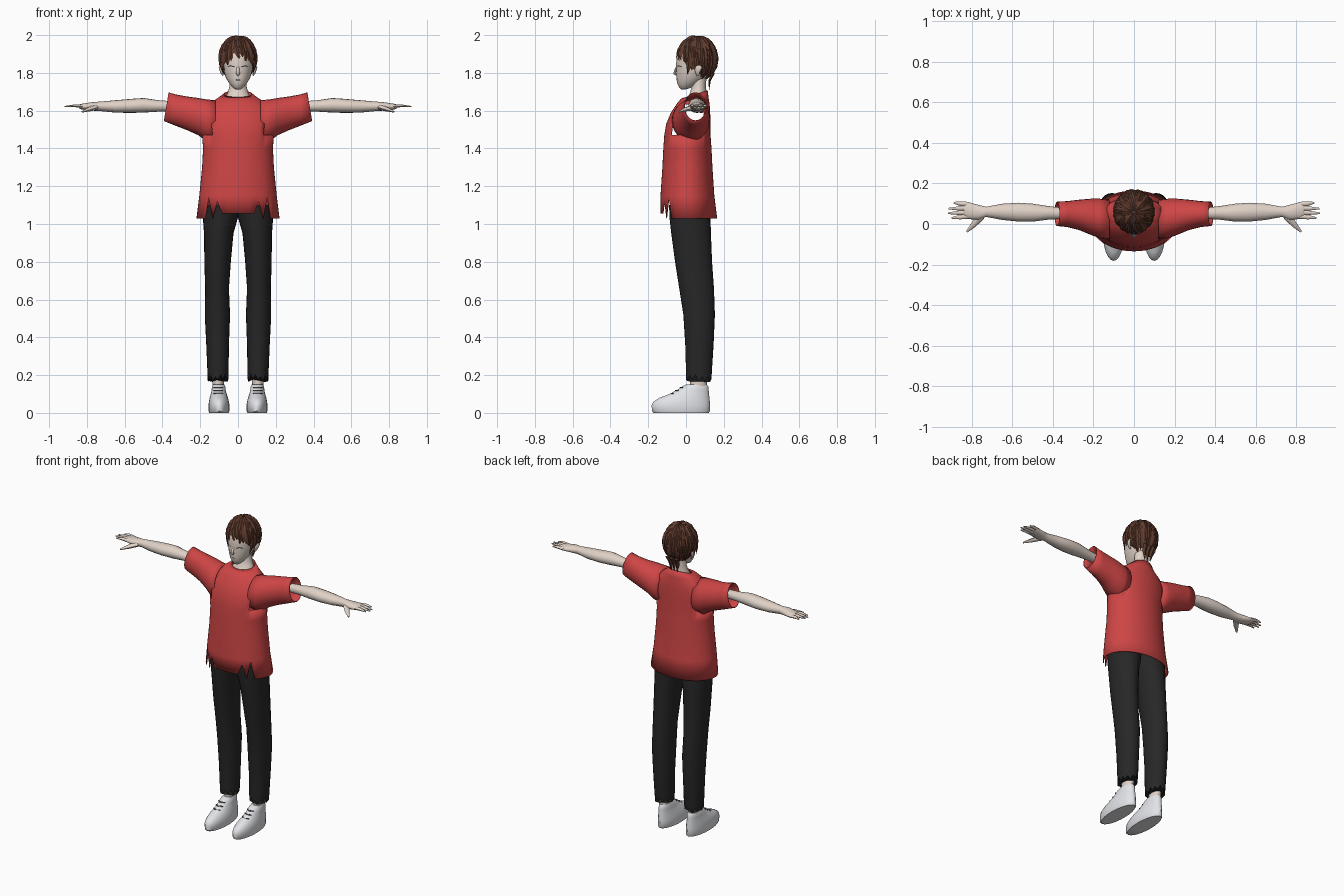
import bpy, math, random
from mathutils import Vector

random.seed(4)
cube = bpy.data.objects.get("Cube")
if cube:
    bpy.data.objects.remove(cube, do_unlink=True)


def material(name, rgb):
    m = bpy.data.materials.new(name)
    m.use_nodes = True
    m.diffuse_color = (*rgb, 1)
    bsdf = next(n for n in m.node_tree.nodes if n.type == 'BSDF_PRINCIPLED')
    bsdf.inputs["Base Color"].default_value = (*rgb, 1)
    bsdf.inputs["Roughness"].default_value = .8
    return m


SKIN = material("pale skin", (.74, .64, .57))
RED = material("red cloth", (.62, .06, .06))
BLACK = material("black cloth", (.02, .02, .02))
WHITE = material("white leather", (.78, .79, .82))
BROWN = material("brown hair", (.12, .045, .028))
GREY = material("dark line", (.1, .09, .09))


class Part:
    """Collects lofted pieces and turns them into one object."""

    def __init__(self):
        self.verts, self.faces = [], []

    def skin(self, rings, cap=True):
        base, n = len(self.verts), len(rings[0])
        for ring in rings:
            self.verts += [tuple(p) for p in ring]
        for r in range(len(rings) - 1):
            a, b = base + r * n, base + (r + 1) * n
            for i in range(n):
                j = (i + 1) % n
                self.faces.append((a + i, a + j, b + j, b + i))
        if cap:
            self.faces.append(tuple(base + i for i in reversed(range(n))))
            self.faces.append(tuple(base + (len(rings) - 1) * n + i for i in range(n)))
        return self

    def strand(self, path, widths, normals, flat=.4, n=6):
        path = [Vector(p) for p in path]
        rings = []
        for i, p in enumerate(path):
            t = (path[min(i + 1, len(path) - 1)] - path[max(i - 1, 0)]).normalized()
            nor = Vector(normals[i])
            nor = (nor - t * nor.dot(t)).normalized()
            side = nor.cross(t)
            rings.append([p + side * widths[i] * math.cos(k * math.tau / n)
                          + nor * widths[i] * flat * math.sin(k * math.tau / n) for k in range(n)])
        return self.skin(rings)

    def finish(self, name, mat, mirror=False, angle=40, thick=0):
        me = bpy.data.meshes.new(name)
        me.from_pydata(self.verts, [], self.faces)
        me.materials.append(mat)
        ob = bpy.data.objects.new(name, me)
        bpy.context.collection.objects.link(ob)
        for o in bpy.context.selected_objects:
            o.select_set(False)
        ob.select_set(True)
        bpy.context.view_layer.objects.active = ob
        bpy.ops.object.shade_smooth_by_angle(angle=math.radians(angle))
        if thick:
            s = ob.modifiers.new("thickness", 'SOLIDIFY')
            s.thickness, s.offset = thick, -1
        if mirror:
            ob.modifiers.new("mirror", 'MIRROR')
        return ob


def oval(t, a0, a1, b0, b1, axis='z', n=24):
    """Ellipse ring at t on the axis, spanning a0..a1 and b0..b1."""
    pts = []
    for i in range(n):
        w = math.tau * i / n
        a = (a0 + a1) / 2 + (a1 - a0) / 2 * math.cos(w)
        b = (b0 + b1) / 2 + (b1 - b0) / 2 * math.sin(w)
        pts.append([a, b, t] if axis == 'z' else [t, a, b])
    return pts


def ovals(rows, axis='z', n=24):
    return [oval(*r, axis=axis, n=n) for r in rows]


# shirt body: hollow, with a torn front hem, tilted collar and armholes
rows = [(1.03, .22, -.135, .165), (1.15, .205, -.135, .15), (1.3, .19, -.125, .14),
        (1.4, .185, -.12, .135), (1.47, .19, -.115, .13), (1.53, .2, -.105, .13),
        (1.59, .19, -.08, .128), (1.635, .155, -.05, .125), (1.665, .11, -.025, .12),
        (1.69, .075, 0, .115)]
rings = ovals([(z, -r, r, f, b) for z, r, f, b in rows], n=48)
for i in range(33, 40):
    rings[0][i][2] += .025
for i, lift in ((32, .09), (40, .09), (30, .11), (42, .11)):
    rings[0][i][2] += lift
for p in rings[-1]:
    p[2] += (p[1] - .06) * .3
body = Part().skin(rings, cap=False)


def in_armhole(face):
    c = sum((Vector(body.verts[i]) for i in face), Vector()) / len(face)
    return abs(c.x) > .145 and 1.49 < c.z < 1.64


body.faces = [f for f in body.faces if not in_armhole(f)]
body.finish("shirt_body", RED, angle=60, thick=.004)

# sleeves with slanted cuffs
rings = ovals([(.12, -.075, .12, 1.44, 1.655), (.17, -.07, .125, 1.44, 1.66),
               (.21, -.055, .125, 1.47, 1.667), (.27, -.03, .12, 1.497, 1.675),
               (.33, -.015, .113, 1.52, 1.686), (.38, -.01, .11, 1.545, 1.697)], axis='x')
for p in rings[-1]:
    p[0] -= (p[2] - 1.62) * .17
Part().skin(rings, cap=False).finish("sleeve", RED, mirror=True, angle=60, thick=.004)

# forearm and palm
Part().skin(ovals([(.35, .025, .08, 1.595, 1.65), (.42, .022, .088, 1.595, 1.655),
                   (.5, .012, .1, 1.59, 1.667), (.57, .012, .105, 1.588, 1.662),
                   (.65, .02, .1, 1.59, 1.655), (.73, .035, .085, 1.598, 1.648),
                   (.77, .02, .095, 1.6, 1.645), (.82, .025, .108, 1.605, 1.638),
                   (.84, .035, .105, 1.61, 1.633)], axis='x', n=16)).finish("arm", SKIN, mirror=True, angle=60)

# fingers and thumb
hand = Part()
up = [(0, 0, 1)] * 3
for y, tip_x, tip_y in ((.038, .9, .03), (.058, .918, .053), (.078, .915, .076), (.097, .89, .105)):
    hand.strand([(.815, y, 1.622), (.86, (y + tip_y) / 2, 1.626), (tip_x, tip_y, 1.622)],
                [.012, .011, .004], up, flat=.8)
hand.strand([(.755, .04, 1.618), (.79, -.002, 1.606), (.825, -.038, 1.594)],
            [.02, .014, .005], up, flat=.8)
hand.finish("fingers", SKIN, mirror=True, angle=60)

# trouser leg with a frayed cuff
rings = ovals([(.18, .052, .16, 0, .135), (.22, .05, .162, 0, .137), (.36, .048, .168, -.004, .146),
               (.52, .042, .176, -.014, .153), (.66, .048, .174, -.036, .148),
               (.8, .038, .178, -.058, .138), (.95, .024, .18, -.078, .132),
               (1.02, .004, .185, -.086, .13), (1.1, -.01, .185, -.09, .125)])
for i, p in enumerate(rings[0]):
    p[2] += random.uniform(.008, .028) if i % 2 else random.uniform(-.018, 0)
Part().skin(rings).finish("trouser_leg", BLACK, mirror=True, angle=60)

# ankle
Part().skin(ovals([(.09, .075, .135, .02, .11), (.15, .075, .135, .022, .11),
                   (.24, .07, .14, .015, .115)], n=16)).finish("ankle", SKIN, mirror=True, angle=60)

# shoe: flat sole rising to the instep and collar
Part().skin(ovals([(0, .05, .152, -.17, .12), (.008, .046, .155, -.18, .126), (.04, .045, .156, -.182, .127),
                   (.06, .048, .154, -.172, .126), (.08, .053, .15, -.14, .124),
                   (.1, .06, .144, -.088, .122), (.12, .065, .14, -.05, .12),
                   (.14, .067, .138, -.02, .118), (.15, .072, .133, 0, .11)])).finish("shoe", WHITE, mirror=True)

# laces across the instep
laces = Part()
for y, z in ((-.08, .103), (-.055, .118), (-.03, .134)):
    laces.strand([(.08, y + .012, z), (.104, y, z), (.128, y + .012, z)],
                 [.004] * 3, [(0, -.6, .8)] * 3, flat=.8)
laces.finish("laces", GREY, mirror=True)

# neck and head
Part().skin(ovals([(1.655, -.075, .075, -.005, .11), (1.69, -.056, .056, .02, .11),
                   (1.73, -.045, .045, .03, .105), (1.79, -.045, .045, .03, .11)])).finish("neck", SKIN, angle=60)
head = Part().skin(ovals([(z, -r, r, f, b) for z, r, f, b in (
    (1.713, .014, -.025, 0), (1.722, .028, -.036, .03), (1.745, .047, -.047, .07),
    (1.775, .065, -.05, .11), (1.81, .076, -.051, .135), (1.85, .082, -.052, .15),
    (1.9, .083, -.048, .15), (1.95, .066, -.025, .13), (1.975, .035, .01, .1))]))
head.strand([(0, -.046, 1.84), (0, -.056, 1.815), (0, -.06, 1.797), (0, -.044, 1.787)],
            [.005, .008, .011, .006], [(0, -1, .3)] * 4, flat=.9)
head.finish("head", SKIN, angle=60)

# ears
Part().strand([(.08, .062, 1.785), (.088, .06, 1.805), (.094, .066, 1.83), (.088, .068, 1.848)],
              [.006, .014, .019, .008], [(1, -.3, 0)] * 4, n=8).finish("ear", SKIN, mirror=True, angle=60)

# eyelid lines and mouth
Part().strand([(.02, -.05, 1.832), (.038, -.041, 1.838), (.056, -.025, 1.832)],
              [.002, .004, .002], [(.3, -1, 0)] * 3).finish("eyelid_line", GREY, mirror=True)
Part().strand([(-.014, -.047, 1.762), (0, -.0495, 1.763), (.014, -.047, 1.762)],
              [.001, .002, .001], [(0, -1, 0)] * 3).finish("mouth", GREY)

# hair: a cap covered by tapered locks that run down from the crown
CROWN = Vector((0, .06, 1.875))
SIZE = Vector((.094, .102, .116))


def on_scalp(azimuth, polar, scale=1.0):
    d = Vector((math.sin(polar) * math.sin(azimuth), -math.sin(polar) * math.cos(azimuth), math.cos(polar)))
    return CROWN + d * SIZE * scale, d


def hairline(azimuth):
    """Polar angle where hair ends: short over the face, longest at the nape."""
    back = (1 - math.cos(azimuth)) / 2
    return 1.5 + .95 * min(1, back * 1.5)


COUNT = 40
angles = [math.tau * i / COUNT for i in range(COUNT)]
cap = [[on_scalp(a, .04 + (hairline(a) - .04) * k / 9)[0] for a in angles] for k in range(10)]
Part().skin(cap[::-1]).finish("hair_cap", BROWN, angle=60)

locks = Part()
for count, start, reach in ((15, .08, .5), (24, .35, .8), (34, .8, 1.06)):
    for i in range(count):
        a = math.tau * (i + random.uniform(-.3, .3)) / count
        end = hairline(a) * reach + random.uniform(-.08, .16)
        swirl = random.uniform(-.2, .3)
        steps = [k / 5 for k in range(6)]
        pts = [on_scalp(a + swirl * s, start + (end - start) * s, 1.02 + .03 * s) for s in steps]
        w = random.uniform(.013, .019)
        locks.strand([p for p, _ in pts], [w * v for v in (.4, .9, 1.1, 1, .7, .08)],
                     [d for _, d in pts], flat=.45, n=4)
# sideburns and nape wisps
for s in (-1, 1):
    locks.strand([(s * .09, .02, 1.88), (s * .09, .015, 1.84), (s * .078, .008, 1.79)],
                 [.018, .014, .001], [(s, -.4, 0)] * 3, n=4)
for x in (-.03, 0, .028):
    locks.strand([(x, .145, 1.8), (x * .9, .125, 1.76), (x * .7, .122, 1.705)],
                 [.02, .016, .001], [(0, 1, 0)] * 3, n=4)
locks.finish("hair_locks", BROWN, angle=25)
